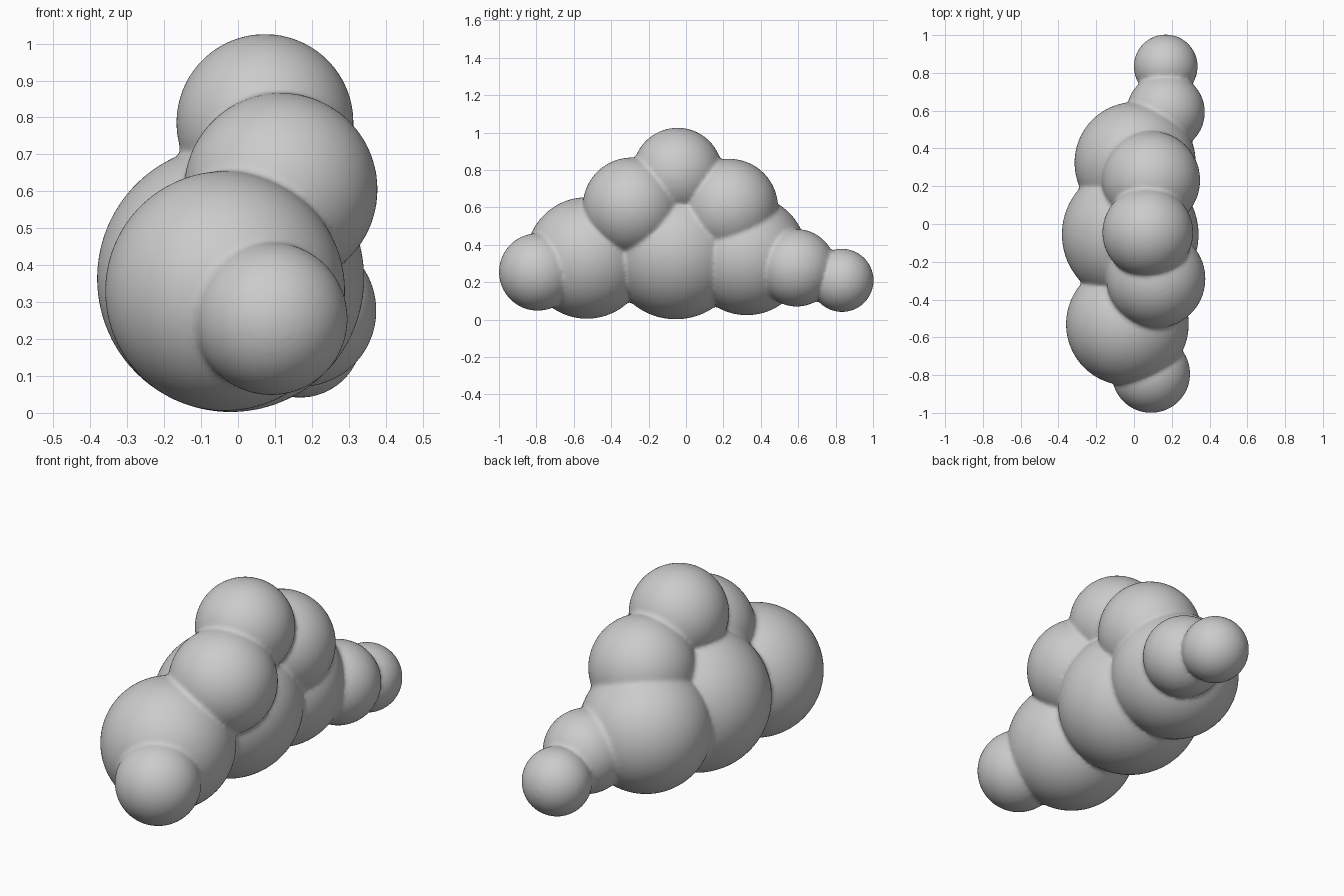
import bpy, bmesh
from mathutils import Matrix

if "Cube" in bpy.data.objects:
    bpy.data.objects.remove(bpy.data.objects["Cube"])

# Puffs of the cloud: x, y, z, radius
PUFFS = [
    (0.09, -0.793, 0.255, 0.207),    # front tip
    (-0.035, -0.53, 0.33, 0.325),    # front body
    (0.116, -0.29, 0.605, 0.262),    # front shoulder
    (0.073, -0.045, 0.786, 0.24),    # crown
    (0.09, 0.232, 0.60, 0.26),       # rear shoulder
    (-0.02, -0.055, 0.364, 0.362),   # middle body
    (0.006, 0.325, 0.345, 0.321),    # rear body
    (0.168, 0.592, 0.277, 0.207),    # rear puff
    (0.168, 0.834, 0.21, 0.169),     # rear tip
]

# All puffs gathered in one mesh
bm = bmesh.new()
for x, y, z, r in PUFFS:
    bmesh.ops.create_icosphere(bm, subdivisions=5, radius=r,
                               matrix=Matrix.Translation((x, y, z)))
mesh = bpy.data.meshes.new("cloud")
bm.to_mesh(mesh)
bm.free()
cloud = bpy.data.objects.new("cloud", mesh)
bpy.context.collection.objects.link(cloud)

# Fuse the puffs into one skin and soften the creases
fuse = cloud.modifiers.new("fuse", 'REMESH')
fuse.mode = 'VOXEL'
fuse.voxel_size = 0.011
fuse.use_smooth_shade = True
soften = cloud.modifiers.new("soften", 'SMOOTH')
soften.factor = 0.5
soften.iterations = 6
